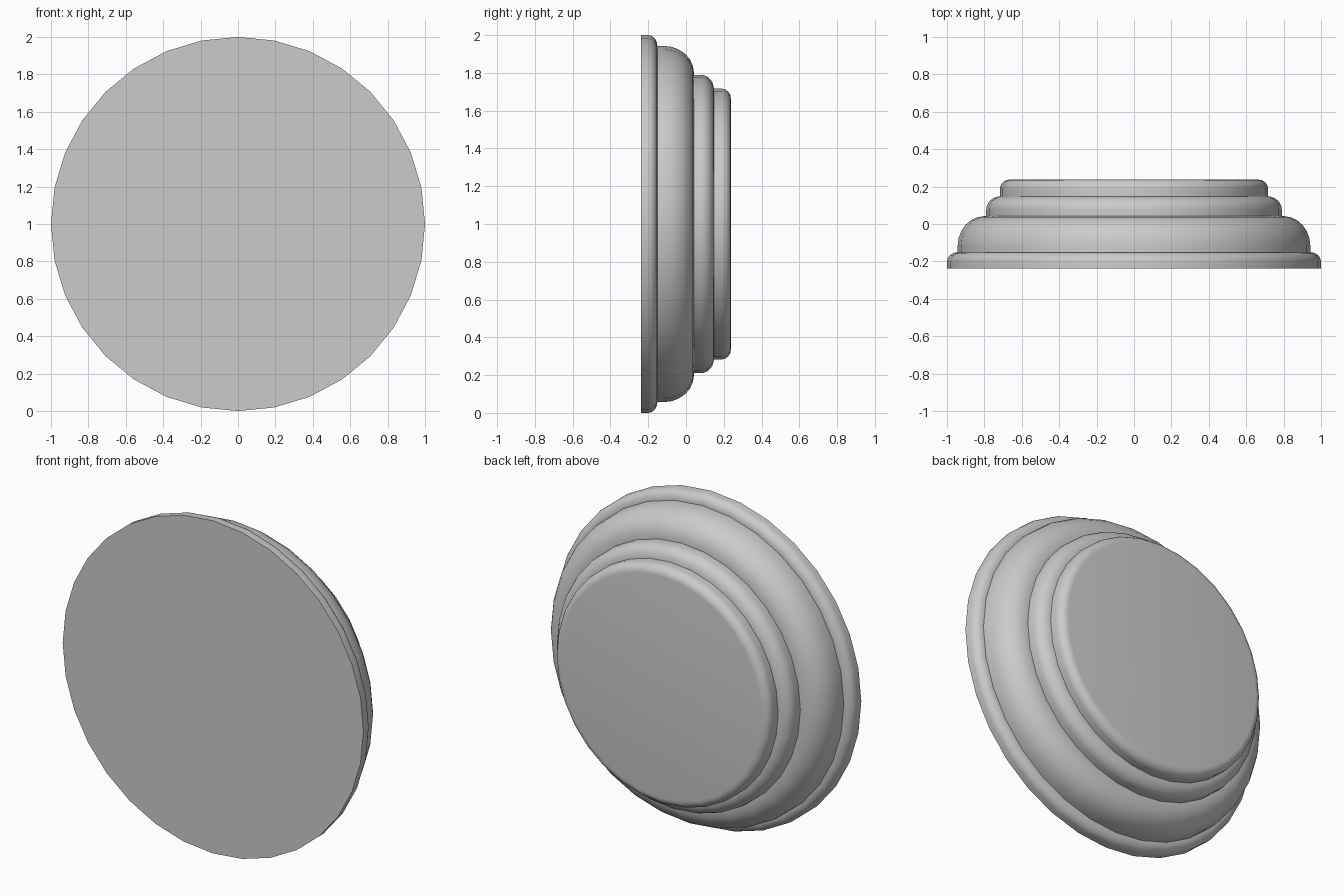
import bpy
import bmesh
from math import sin, cos, pi, radians

SIDES = 32
STEPS = 6

cube = bpy.data.objects.get("Cube")
if cube:
    bpy.data.objects.remove(cube, do_unlink=True)

grey = bpy.data.materials.new("plain grey")
grey.use_nodes = True
grey.diffuse_color = (0.6, 0.6, 0.6, 1)
grey.node_tree.nodes["Principled BSDF"].inputs["Base Color"].default_value = (0.6, 0.6, 0.6, 1)


def tier_profile(front, back, radius, round_depth, round_height):
    """Straight rim from the front, then a quarter-round towards the back."""
    points = [(radius, front)]
    for i in range(STEPS + 1):
        a = i / STEPS * pi / 2
        points.append((radius - round_height * (1 - cos(a)),
                       back - round_depth * (1 - sin(a))))
    return points


# Stepped tiers: front y, back y, radius, depth and height of the rounding
tiers = [
    (-0.237, -0.152, 1.00, 0.05, 0.055),
    (-0.152, 0.042, 0.943, 0.16, 0.143),
    (0.042, 0.148, 0.79, 0.07, 0.077),
    (0.148, 0.237, 0.717, 0.05, 0.05),
]
profile = [p for tier in tiers for p in tier_profile(*tier)]

# Turn the profile around the y axis and close both ends
bm = bmesh.new()
rings = []
for r, y in profile:
    rings.append([bm.verts.new((r * sin(2 * pi * k / SIDES), y, 1 + r * cos(2 * pi * k / SIDES)))
                  for k in range(SIDES)])
for a, b in zip(rings, rings[1:]):
    for k in range(SIDES):
        n = (k + 1) % SIDES
        bm.faces.new((a[k], a[n], b[n], b[k]))
bm.faces.new(rings[0])
bm.faces.new(rings[-1])
bmesh.ops.recalc_face_normals(bm, faces=bm.faces)
mesh = bpy.data.meshes.new("stepped_disc")
bm.to_mesh(mesh)
bm.free()
mesh.materials.append(grey)

disc = bpy.data.objects.new("stepped_disc", mesh)
bpy.context.collection.objects.link(disc)
bpy.context.view_layer.objects.active = disc
disc.select_set(True)
bpy.ops.object.shade_smooth_by_angle(angle=radians(35))
